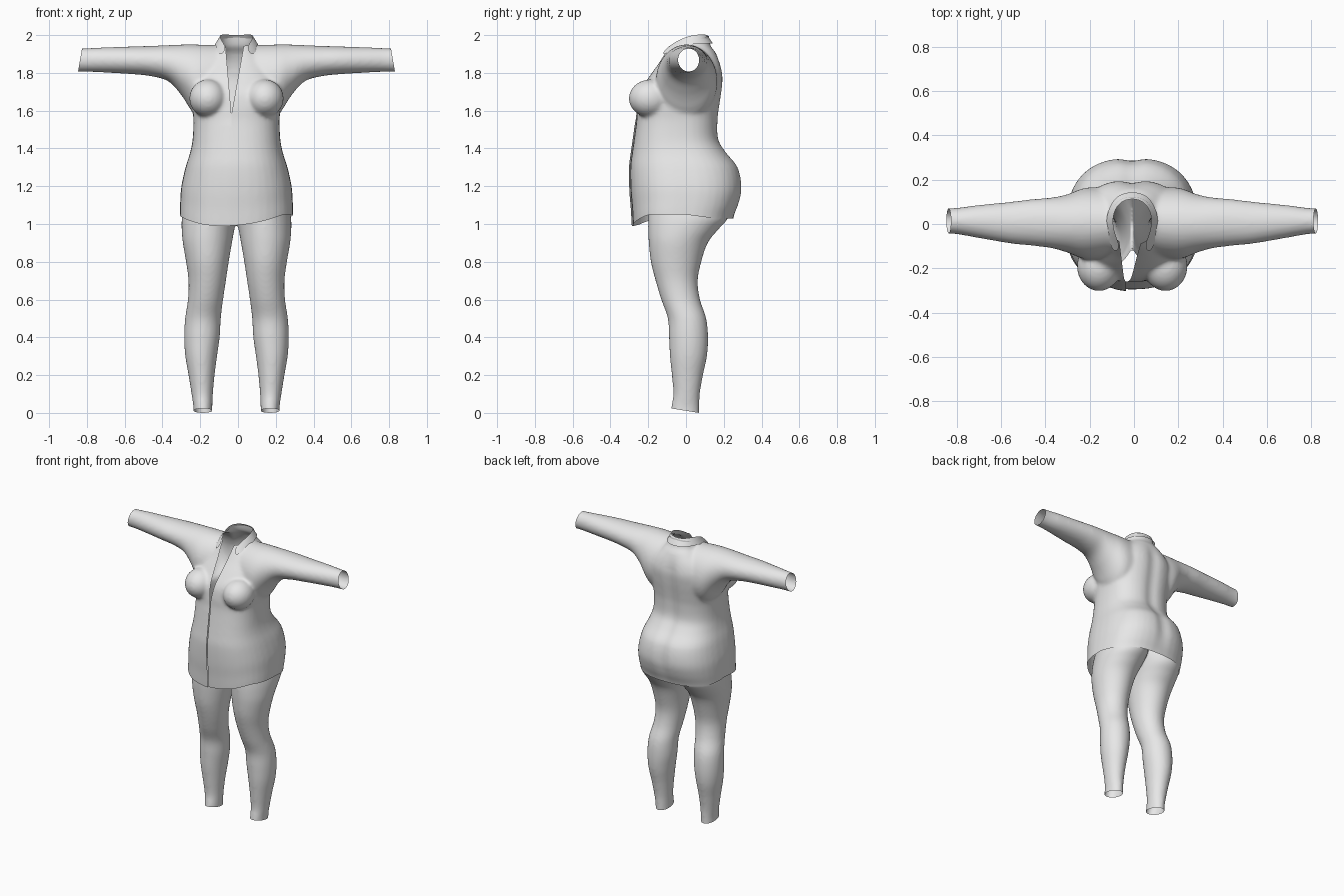
import bpy, bmesh, math
from mathutils import Vector

if "Cube" in bpy.data.objects:
    bpy.data.objects.remove(bpy.data.objects["Cube"])

MID = -0.008        # sideways position of the garment's centre line
SLIT = -0.027       # closing edge, measured from the centre line
SLIT_TOP = 1.58

cloth = bpy.data.materials.new("light grey cloth")
cloth.use_nodes = True
cloth.diffuse_color = (0.8, 0.8, 0.8, 1)
cloth.node_tree.nodes["Principled BSDF"].inputs["Base Color"].default_value = (0.8, 0.8, 0.8, 1)


def clamp(v):
    return max(0.0, min(1.0, v))


def catmull(rings, steps=4):
    """Smooth the list of rings along its length."""
    out = []
    for i in range(len(rings) - 1):
        p = [rings[max(0, min(len(rings) - 1, i + k))] for k in (-1, 0, 1, 2)]
        for s in range(steps):
            t = s / steps
            out.append([b + 0.5 * t * (c - a + t * (2 * a - 5 * b + 4 * c - d + t * (3 * (b - c) + d - a)))
                        for a, b, c, d in zip(*p)])
    return out + [list(rings[-1])]


def loft(bm, rings, along="z", side=1, power=2.0, sides=40):
    """Closed tube; a ring is (position, low and high on one axis, low and high on the other)."""
    loops = []
    for t, a0, a1, b0, b1 in catmull(rings):
        loop = []
        for k in range(sides):
            ang = math.tau * k / sides
            c, s = math.cos(ang), math.sin(ang)
            a = (a0 + a1) / 2 + (a1 - a0) / 2 * math.copysign(abs(c) ** (2 / power), c)
            b = (b0 + b1) / 2 + (b1 - b0) / 2 * math.copysign(abs(s) ** (2 / power), s)
            co = (a * side, b, t) if along == "z" else (t * side, a, b)
            loop.append(bm.verts.new(co))
        loops.append(loop)
    for lo, hi in zip(loops, loops[1:]):
        for k in range(sides):
            n = (k + 1) % sides
            bm.faces.new((lo[k], lo[n], hi[n], hi[k]))
    bm.faces.new(loops[0])
    bm.faces.new(loops[-1])


def ellipsoid(bm, centre, radii):
    new = bmesh.ops.create_uvsphere(bm, u_segments=32, v_segments=20, radius=1)["verts"]
    for v in new:
        v.co = Vector(centre) + Vector(v.co[i] * radii[i] for i in range(3))


def fuse(name, bm, smoothing):
    """Blend the overlapping solids into one skin; return the object and its bmesh."""
    bmesh.ops.recalc_face_normals(bm, faces=bm.faces)
    mesh = bpy.data.meshes.new(name)
    bm.to_mesh(mesh)
    bm.free()
    obj = bpy.data.objects.new(name, mesh)
    bpy.context.collection.objects.link(obj)
    remesh = obj.modifiers.new("blend", "REMESH")
    remesh.mode = "VOXEL"
    remesh.voxel_size = 0.01
    soften = obj.modifiers.new("soften", "SMOOTH")
    soften.factor = 0.5
    soften.iterations = smoothing
    skin = bmesh.new()
    skin.from_object(obj, bpy.context.evaluated_depsgraph_get())
    obj.modifiers.clear()
    return obj, skin


def cut(bm, point, normal, remove=True):
    bmesh.ops.bisect_plane(bm, geom=bm.verts[:] + bm.edges[:] + bm.faces[:], dist=1e-5,
                           plane_co=point, plane_no=normal, clear_outer=remove)


def finish(obj, bm):
    for f in bm.faces:
        f.smooth = True
        f.material_index = 0
    bm.to_mesh(obj.data)
    bm.free()
    obj.data.materials.clear()
    obj.data.materials.append(cloth)
    obj.location.x = MID


# Shirt: torso, sleeves and bust blended together
torso = [(z, -r, r, front, back) for z, r, front, back in (
    (0.95, 0.3, -0.27, 0.23), (1.05, 0.3, -0.28, 0.25), (1.12, 0.298, -0.285, 0.28),
    (1.2, 0.292, -0.293, 0.298), (1.3, 0.27, -0.295, 0.278), (1.38, 0.245, -0.285, 0.215),
    (1.45, 0.232, -0.275, 0.175), (1.55, 0.228, -0.262, 0.172), (1.62, 0.235, -0.26, 0.18),
    (1.7, 0.24, -0.245, 0.192), (1.78, 0.23, -0.195, 0.198), (1.85, 0.19, -0.145, 0.183),
    (1.91, 0.13, -0.11, 0.155), (1.95, 0.098, -0.09, 0.128), (2.05, 0.085, -0.07, 0.115))]
sleeve = [(0.05, -0.14, 0.16, 1.56, 1.945), (0.2, -0.16, 0.165, 1.56, 1.95),
          (0.29, -0.13, 0.135, 1.68, 1.95), (0.36, -0.11, 0.12, 1.755, 1.947),
          (0.45, -0.098, 0.112, 1.782, 1.943), (0.55, -0.088, 0.1, 1.793, 1.94),
          (0.7, -0.062, 0.085, 1.802, 1.935), (0.8, -0.045, 0.072, 1.806, 1.93),
          (0.9, -0.04, 0.07, 1.806, 1.928)]
bm = bmesh.new()
loft(bm, torso, power=2.5)
for side in (1, -1):
    loft(bm, sleeve, along="x", side=side)
    ellipsoid(bm, (side * 0.15, -0.19, 1.665), (0.1, 0.113, 0.1))
shirt, bm = fuse("shirt", bm, 10)

# Spine hollow between the back and seat
for v in bm.verts:
    if v.co.y > 0:
        fade = clamp((1.9 - v.co.z) / 0.1) * clamp((v.co.z - 1.05) / 0.15)
        v.co.y -= 0.012 * fade * math.exp(-(v.co.x / 0.045) ** 2)

# Open hem and cuffs
cut(bm, (0, 0, 1.05), (0, 0, -1))
for side in (1, -1):
    cut(bm, (side * 0.828, 0, 1.87), (side, 0, 0.17))

# Neck hole and tapering front opening
neck_point, neck_normal = Vector((0, 0.1, 1.99)), Vector((0, -0.25, 1))
slope_left, slope_right = 0.18, -0.085
cut(bm, neck_point, neck_normal, False)
cut(bm, (SLIT, 0, SLIT_TOP), (1, 0, 0), False)
for slope in (slope_left, slope_right):
    cut(bm, (SLIT, 0, SLIT_TOP), (1, 0, -slope), False)
gone = []
for f in bm.faces:
    c = f.calc_center_median()
    rise = c.z - SLIT_TOP
    in_neck = abs(c.x) < 0.115 and (c - neck_point).dot(neck_normal) > 0
    in_slit = rise > 0 and c.y < 0 and slope_right * rise < c.x - SLIT < slope_left * rise
    if in_neck or in_slit:
        gone.append(f)
bmesh.ops.delete(bm, geom=gone, context="FACES")

# Overlapping closure below the opening
seam = [e for e in bm.edges if all(abs(v.co.x - SLIT) < 1e-4 and v.co.y < -0.1
                                   and v.co.z < SLIT_TOP + 0.001 for v in e.verts)]
bmesh.ops.split_edges(bm, edges=seam)
flap = {v for f in bm.faces if f.calc_center_median().x < SLIT for v in f.verts}
for v in flap:
    if v.co.y < -0.1:
        v.co.y -= 0.008 * clamp((1.62 - v.co.z) / 0.1) * math.exp(-((v.co.x - SLIT) / 0.06) ** 2)

# Hem dips at the front and a little at the back
for v in bm.verts:
    fade = clamp((1.3 - v.co.z) / 0.25)
    if v.co.y < 0:
        v.co.z -= 0.06 * fade * clamp(-v.co.y / 0.25) * clamp(1 - ((v.co.x + 0.07) / 0.32) ** 2)
    else:
        v.co.z -= 0.02 * fade * clamp(v.co.y / 0.15)
finish(shirt, bm)

# Leggings: two legs meeting at the hips
leg = [(-0.04, 0.128, 0.228, -0.085, 0.07), (0.03, 0.128, 0.228, -0.078, 0.07),
       (0.1, 0.125, 0.238, -0.067, 0.073), (0.2, 0.116, 0.254, -0.075, 0.09),
       (0.3, 0.103, 0.271, -0.085, 0.111), (0.4, 0.089, 0.277, -0.09, 0.117),
       (0.5, 0.083, 0.272, -0.096, 0.107), (0.6, 0.071, 0.257, -0.131, 0.074),
       (0.7, 0.056, 0.254, -0.161, 0.062), (0.8, 0.041, 0.267, -0.186, 0.081),
       (0.9, 0.024, 0.284, -0.197, 0.115), (0.97, 0.011, 0.29, -0.2, 0.17),
       (1.03, -0.002, 0.289, -0.2, 0.222), (1.1, -0.02, 0.275, -0.2, 0.235),
       (1.2, -0.03, 0.25, -0.2, 0.235)]
bm = bmesh.new()
for side in (1, -1):
    loft(bm, leg, side=side)
leggings, bm = fuse("leggings", bm, 6)
cut(bm, (0, 0, 1.15), (0, 0, 1))
cut(bm, (0, 0.07, 0), (0, -0.16, -1))
finish(leggings, bm)

# Collar: folded strip around the neck, mirrored
fold = [(0, 0.118, 2.0), (0.06, 0.1, 2.003), (0.092, 0.035, 2.003), (0.082, -0.04, 1.975), (0.05, -0.108, 1.93)]
edge = [(0, 0.148, 1.955), (0.075, 0.132, 1.955), (0.122, 0.04, 1.957), (0.112, -0.055, 1.93), (0.085, -0.135, 1.885)]
bm = bmesh.new()
top, low = ([bm.verts.new(p) for p in row] for row in (fold, edge))
for i in range(len(top) - 1):
    bm.faces.new((top[i], low[i], low[i + 1], top[i + 1]))
collar = bpy.data.objects.new("collar", bpy.data.meshes.new("collar"))
bpy.context.collection.objects.link(collar)
finish(collar, bm)
collar.modifiers.new("mirror", "MIRROR")
collar.modifiers.new("round", "SUBSURF").levels = 3
collar.modifiers["round"].render_levels = 3
